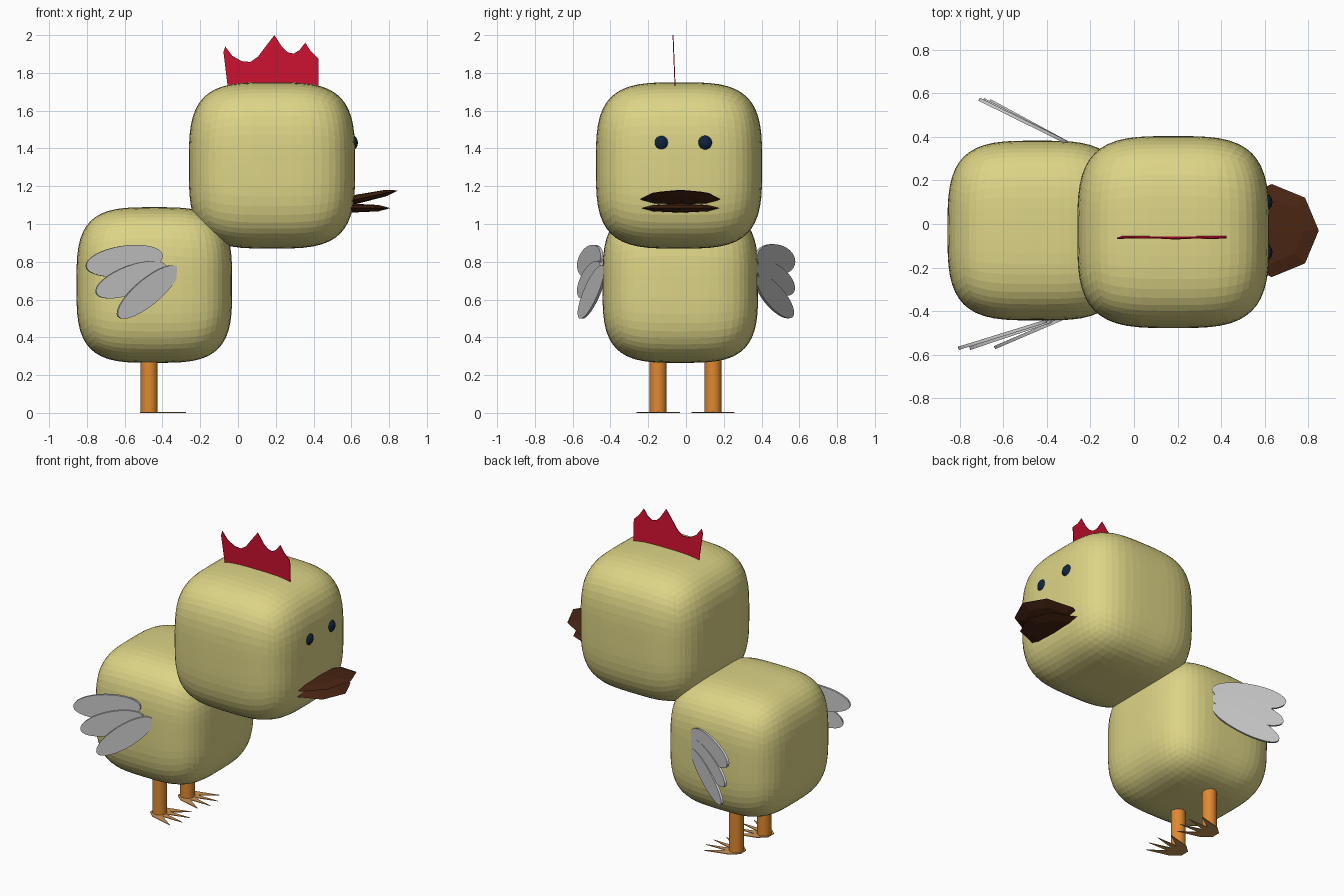
import bpy, bmesh, math
from mathutils import Matrix, Vector

if "Cube" in bpy.data.objects:
    bpy.data.objects.remove(bpy.data.objects["Cube"])


def mat(name, rgb):
    m = bpy.data.materials.new(name)
    m.diffuse_color = (*rgb, 1)
    m.use_nodes = True
    m.node_tree.nodes["Principled BSDF"].inputs["Base Color"].default_value = m.diffuse_color
    return m


YELLOW = mat("pale yellow", (0.72, 0.66, 0.24))
ORANGE = mat("orange", (0.74, 0.25, 0.03))
TAN = mat("tan", (0.60, 0.29, 0.09))
BROWN = mat("dark brown", (0.065, 0.018, 0.006))
RED = mat("red", (0.64, 0.006, 0.03))
GREY = mat("light grey", (0.58, 0.58, 0.58))
NAVY = mat("navy", (0.005, 0.018, 0.045))


def finish(name, bm, material, matrix=None):
    if matrix is not None:
        bmesh.ops.transform(bm, matrix=matrix, verts=bm.verts)
    bmesh.ops.recalc_face_normals(bm, faces=bm.faces)
    me = bpy.data.meshes.new(name)
    bm.to_mesh(me)
    bm.free()
    me.materials.append(material)
    ob = bpy.data.objects.new(name, me)
    bpy.context.collection.objects.link(ob)
    return ob


def rounded_block(name, centre, half, power=3.5):
    """Subdivided cube pushed out to a puffy rounded block."""
    bm = bmesh.new()
    bmesh.ops.create_cube(bm, size=2)
    bmesh.ops.subdivide_edges(bm, edges=bm.edges[:], cuts=15, use_grid_fill=True)
    for v in bm.verts:
        v.co /= sum(abs(c) ** power for c in v.co) ** (1 / power)
    return finish(name, bm, YELLOW, Matrix.Translation(centre) @ Matrix.Scale(half, 4))


def ball(name, centre, scale, material, seg, rings, tilt=0):
    bm = bmesh.new()
    bmesh.ops.create_uvsphere(bm, u_segments=seg, v_segments=rings, radius=1)
    m = (Matrix.Translation(centre) @ Matrix.Rotation(math.radians(tilt), 4, 'Y')
         @ Matrix.Diagonal((*scale, 1)))
    return finish(name, bm, material, m)


def plate(name, pts, to3d, offset, material):
    """Outline extruded into a thin sheet."""
    bm = bmesh.new()
    f = bm.faces.new([bm.verts.new(to3d(*p)) for p in pts])
    r = bmesh.ops.extrude_face_region(bm, geom=[f])
    for v in r["geom"]:
        if isinstance(v, bmesh.types.BMVert):
            v.co += Vector(offset)
    return finish(name, bm, material)


def feather(name, tip, root, half_width):
    """Thin elliptical disc between two points, in an upright plane."""
    tip, root = Vector(tip), Vector(root)
    d = root - tip
    n = Vector((-d.y, d.x, 0)).normalized()
    u = d.normalized()
    w = n.cross(u)
    rot = Matrix((u, w, n)).transposed().to_4x4()
    bm = bmesh.new()
    bmesh.ops.create_cone(bm, cap_ends=True, segments=32, radius1=1, radius2=1, depth=1)
    finish(name, bm, GREY, Matrix.Translation((tip + root) / 2) @ rot
           @ Matrix.Diagonal((d.length / 2, half_width, 0.015, 1)))


# Head and body
rounded_block("head", (0.18, -0.037, 1.31), 0.44)
rounded_block("body", (-0.443, -0.03, 0.677), 0.412)

# Eyes
for side, y in (("right", -0.13), ("left", 0.10)):
    eye = ball(side + "_eye", (0.59, y, 1.43), (0.045,) * 3, NAVY, 16, 10)

# Beak halves
ball("upper_beak", (0.632, -0.03, 1.132), (0.22, 0.213, 0.024), BROWN, 8, 4, -12)
ball("lower_beak", (0.592, -0.03, 1.084), (0.215, 0.208, 0.024), BROWN, 8, 4, 0)

# Comb
comb = [(-0.05, 1.69), (-0.077, 1.91), (-0.068, 1.94), (-0.03, 1.89), (0.02, 1.862), (0.065, 1.858),
        (0.105, 1.885), (0.15, 1.945), (0.193, 2.0), (0.235, 1.935), (0.265, 1.908),
        (0.295, 1.902), (0.325, 1.92), (0.356, 1.96), (0.385, 1.915), (0.425, 1.875), (0.425, 1.69)]
plate("comb", comb, lambda x, z: (x, -0.06 - 0.04 * (z - 1.72), z), (0, 0.005, 0), RED)

# Legs and feet
toe_tips = [(0.155, -0.115), (0.195, -0.04), (0.195, 0.04), (0.155, 0.115)]
foot = [(-0.05, 0.03), (-0.05, -0.03), (0.0, -0.075)]
for i, t in enumerate(toe_tips):
    foot.append(t)
    if i < 3:
        foot.append((0.05, -0.04 + 0.04 * i))
foot.append((0.0, 0.075))
for side, y0 in (("right", -0.147), ("left", 0.143)):
    bm = bmesh.new()
    bmesh.ops.create_cone(bm, cap_ends=True, segments=24, radius1=0.045, radius2=0.045, depth=0.33)
    leg = finish(side + "_leg", bm, ORANGE, Matrix.Translation((-0.47, y0, 0.168)))
    bpy.context.view_layer.objects.active = leg
    leg.select_set(True)
    bpy.ops.object.shade_smooth_by_angle()
    leg.select_set(False)
    plate(side + "_foot", foot, lambda x, y: (x - 0.47, y + y0, 0), (0, 0, 0.004), TAN)

# Wings: three feathers on each side
wings = {
    "right": [((-0.805, -0.57, 0.775), (-0.40, -0.445, 0.835), 0.08),
              ((-0.752, -0.57, 0.635), (-0.38, -0.445, 0.775), 0.075),
              ((-0.635, -0.565, 0.51), (-0.32, -0.43, 0.77), 0.07)],
    "left": [((-0.71, 0.572, 0.80), (-0.30, 0.37, 0.825), 0.08),
             ((-0.69, 0.57, 0.655), (-0.30, 0.37, 0.77), 0.075),
             ((-0.66, 0.565, 0.52), (-0.30, 0.37, 0.71), 0.07)],
}
for side, feathers in wings.items():
    for i, args in enumerate(feathers):
        feather(f"{side}_wing_feather_{i + 1}", *args)
